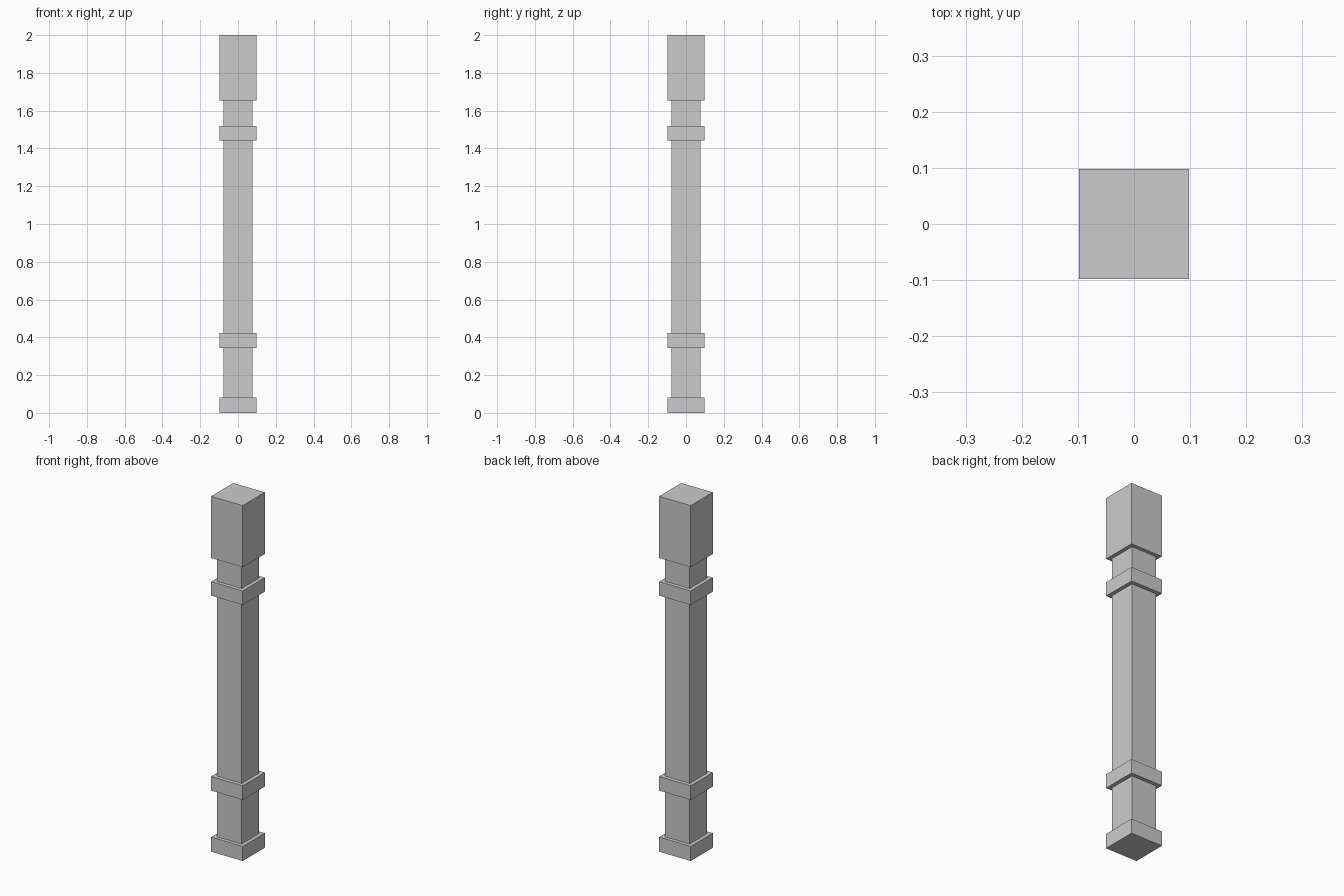
import bpy, bmesh

if "Cube" in bpy.data.objects:
    bpy.data.objects.remove(bpy.data.objects["Cube"])

WIDE, SHAFT = 0.098, 0.077   # half widths of collars and shaft

# Stepped outline of the post, bottom to top: (half width, height)
profile = [
    (WIDE, 0.0), (WIDE, 0.082),        # foot
    (SHAFT, 0.082), (SHAFT, 0.344),    # lower shaft
    (WIDE, 0.344), (WIDE, 0.423),      # lower collar
    (SHAFT, 0.423), (SHAFT, 1.441),    # main shaft
    (WIDE, 1.441), (WIDE, 1.52),       # upper collar
    (SHAFT, 1.52), (SHAFT, 1.653),     # neck
    (WIDE, 1.653), (WIDE, 2.0),        # head block
]


def square_post(name, outline):
    """Sweep an outline around a square section and cap both ends."""
    bm = bmesh.new()
    corners = [(-1, -1), (1, -1), (1, 1), (-1, 1)]
    rings = [[bm.verts.new((x * r, y * r, z)) for x, y in corners]
             for r, z in outline]
    for low, high in zip(rings, rings[1:]):
        for i in range(4):
            j = (i + 1) % 4
            bm.faces.new((low[i], low[j], high[j], high[i]))
    bm.faces.new(rings[0][::-1])
    bm.faces.new(rings[-1])
    bmesh.ops.recalc_face_normals(bm, faces=bm.faces)
    mesh = bpy.data.meshes.new(name)
    bm.to_mesh(mesh)
    bm.free()
    obj = bpy.data.objects.new(name, mesh)
    bpy.context.collection.objects.link(obj)
    return obj


square_post("square_post", profile)
